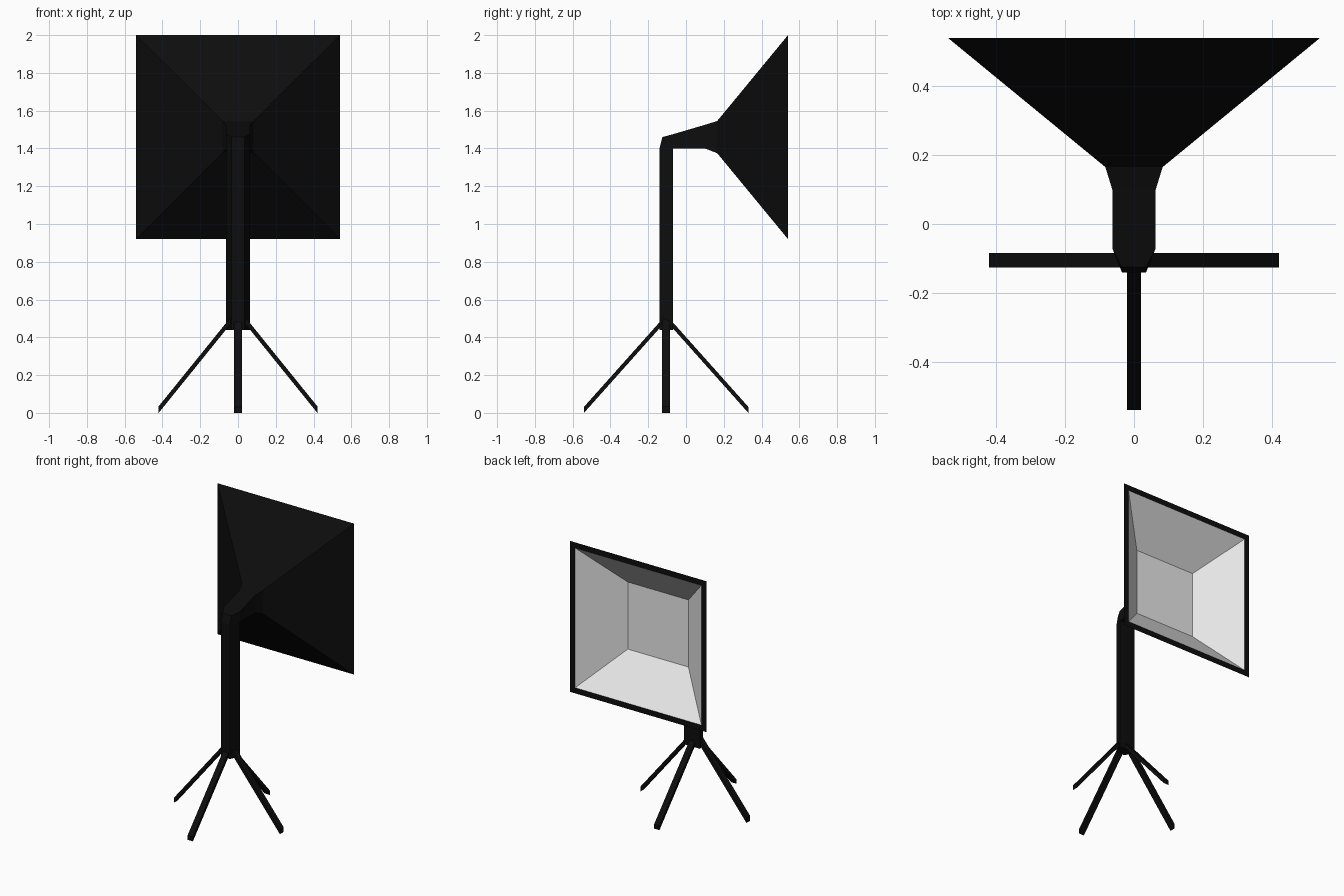
import bpy, bmesh
from mathutils import Vector

if "Cube" in bpy.data.objects:
    bpy.data.objects.remove(bpy.data.objects["Cube"])


def material(name, v):
    m = bpy.data.materials.new(name)
    m.diffuse_color = (v, v, v, 1)
    m.use_nodes = True
    m.node_tree.nodes["Principled BSDF"].inputs["Base Color"].default_value = m.diffuse_color
    return m


BLACK = material("matte black", 0.004)
WHITE = material("reflector white", 0.8)


def loft(name, rings, mats, white_from=None):
    """Skin a list of four-point rings and cap both ends."""
    bm = bmesh.new()
    vs = [[bm.verts.new(p) for p in r] for r in rings]
    n = len(vs[0])
    faces = [bm.faces.new(vs[0])]
    for k in range(len(vs) - 1):
        for i in range(n):
            j = (i + 1) % n
            f = bm.faces.new((vs[k][i], vs[k][j], vs[k + 1][j], vs[k + 1][i]))
            if white_from is not None and k >= white_from:
                f.material_index = 1
    end = bm.faces.new(vs[-1])
    if white_from is not None:
        end.material_index = 1
    bmesh.ops.recalc_face_normals(bm, faces=bm.faces)
    me = bpy.data.meshes.new(name)
    bm.to_mesh(me)
    bm.free()
    for m in mats:
        me.materials.append(m)
    ob = bpy.data.objects.new(name, me)
    bpy.context.collection.objects.link(ob)
    return ob


def box_ring(y, hx, z0, z1):
    return [(-hx, y, z0), (hx, y, z0), (hx, y, z1), (-hx, y, z1)]


# Softbox: neck, flared shell, rim, then the white inside walls and back panel
loft("softbox", [
    box_ring(-0.07, 0.063, 1.40, 1.475),
    box_ring(0.10, 0.063, 1.40, 1.525),
    box_ring(0.165, 0.083, 1.375, 1.545),
    box_ring(0.54, 0.54, 0.92, 2.00),
    box_ring(0.54, 0.50, 0.96, 1.96),
    box_ring(0.315, 0.24, 1.22, 1.70),
], [BLACK, WHITE], white_from=4)


# Pole with a narrower front and a slanted top
def pole_ring(yf, zf, zb):
    return [(-0.035, yf, zf), (0.035, yf, zf), (0.063, -0.07, zb), (-0.063, -0.07, zb)]


loft("pole", [pole_ring(-0.14, 0.44, 0.44), pole_ring(-0.14, 1.40, 1.40),
              pole_ring(-0.125, 1.46, 1.475)], [BLACK])


# Four splayed legs with vertical cut ends
def leg(name, direction, r_hub, r_foot, thick):
    d = Vector(direction)
    side = Vector((-d.y, d.x, 0)) * 0.021
    centre = Vector((0, -0.105, 0))
    slope = (0.48 - thick) / (r_foot - r_hub)
    r_in = r_hub - 0.02
    rings = []
    for r, z in ((r_in, slope * (r_foot - r_in)), (r_foot, 0)):
        p = centre + d * r
        lo, hi = Vector((0, 0, z)), Vector((0, 0, z + thick))
        rings.append([p - side + lo, p + side + lo, p + side + hi, p - side + hi])
    loft(name, rings, [BLACK])


leg("front_leg", (0, -1, 0), 0.035, 0.435, 0.032)
leg("back_leg", (0, 1, 0), 0.035, 0.435, 0.032)
leg("right_leg", (1, 0, 0), 0.06, 0.42, 0.035)
leg("left_leg", (-1, 0, 0), 0.06, 0.42, 0.035)
